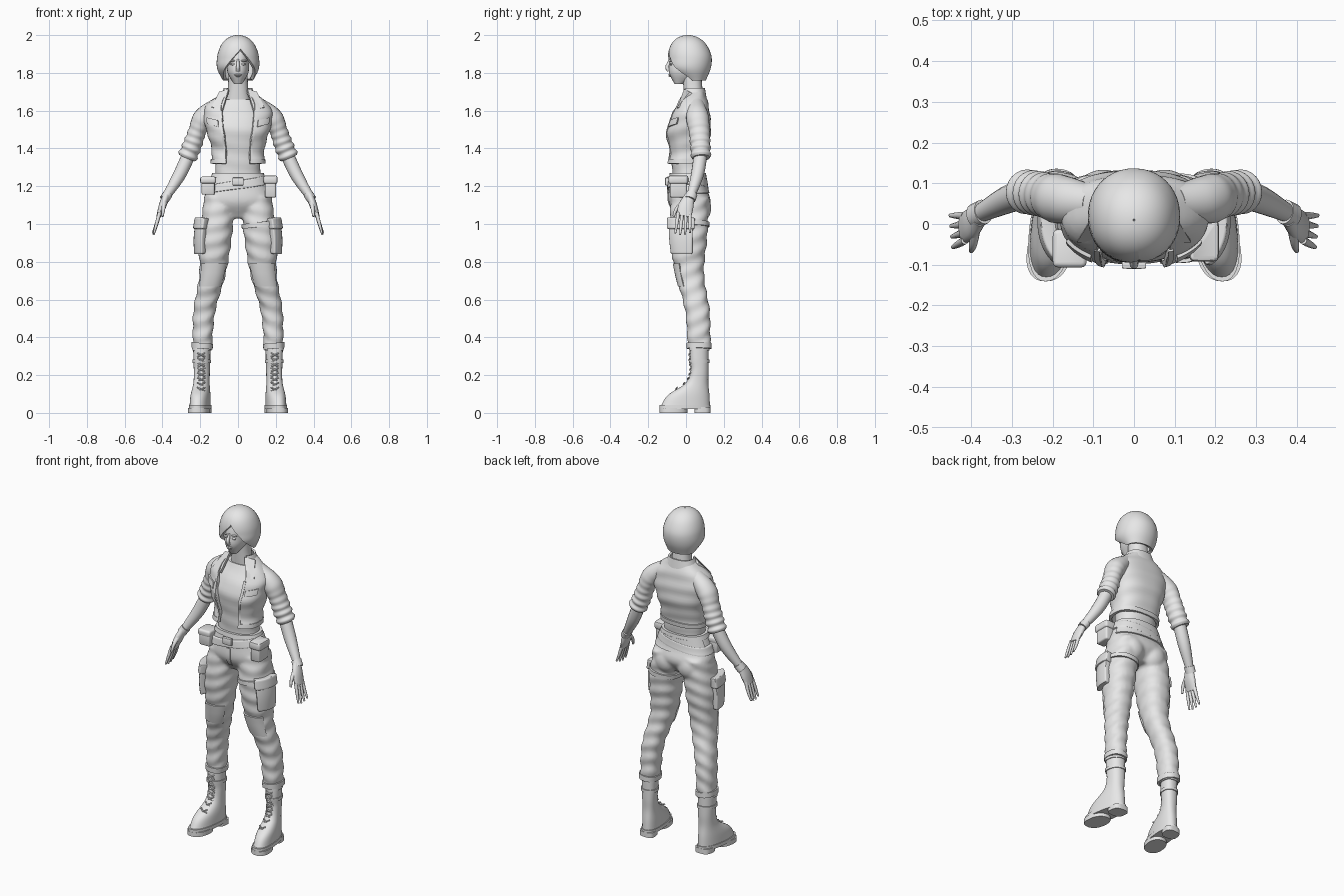
import bpy, bmesh
from math import sin, cos, pi, radians, copysign
from mathutils import Vector

if "Cube" in bpy.data.objects:
    bpy.data.objects.remove(bpy.data.objects["Cube"])

GREY = bpy.data.materials.new("plain grey")
GREY.use_nodes = True
GREY.diffuse_color = (0.8, 0.8, 0.8, 1)
GREY.node_tree.nodes["Principled BSDF"].inputs["Base Color"].default_value = GREY.diffuse_color


def blend(values, u):
    """Smooth curve through evenly spread values, or a constant."""
    if not isinstance(values, list):
        return values
    last = len(values) - 1
    s = min(max(u, 0), 1) * last
    i = min(int(s), last - 1)
    t = s - i

    def slope(k):
        lo, hi = max(k - 1, 0), min(k + 1, last)
        return (values[hi] - values[lo]) / (hi - lo)
    a, b = values[i], values[i + 1]
    return (a + (b - a) * t * t * (3 - 2 * t)
            + t * (1 - t) * (slope(i) * (1 - t) - slope(i + 1) * t))


class Body:
    """Upright form: centre and half sizes blended from bottom to top."""
    def __init__(self, low, high, wide, deep, x=0, y=0, dome=False):
        self.low, self.high, self.dome = low, high, dome
        self.channels = (x, y, wide, deep)

    def at(self, z):
        u = min(max((z - self.low) / (self.high - self.low), 0), 0.9999)
        cx, cy, rx, ry = (blend(c, u) for c in self.channels)
        shrink = (1 - u ** 4) ** 0.5 if self.dome else 1
        return cx, cy, rx * shrink, ry * shrink


def grid(point, rows, columns, closed):
    """Grid of quads from point(u, v); closed grids get end caps."""
    cols = columns if closed else columns + 1
    verts = [point(i / rows, j / columns) for i in range(rows + 1) for j in range(cols)]
    faces = [(i * cols + j, i * cols + (j + 1) % cols,
              (i + 1) * cols + (j + 1) % cols, (i + 1) * cols + j)
             for i in range(rows) for j in range(columns)]
    if closed:
        faces += [tuple(reversed(range(cols))), tuple(range(rows * cols, (rows + 1) * cols))]
    return verts, faces


def shell(body, low=None, high=None, start=0, end=360, gap=None, out=0, slope=0,
          shear=0, fold=0, power=2.3, turn=0, rows=24, columns=36):
    """Skin or band on a body; angles start at the front and turn towards +x."""
    low = body.low if low is None else low
    high = body.high if high is None else high

    def point(u, v):
        z = low + (high - low) * (sin(u * pi / 2) if body.dome else u)
        first, final = (gap(z), 360 - gap(z)) if gap else (start, end)
        a = radians(first + (final - first) * v + turn)
        z += slope * sin(a)
        cx, cy, rx, ry = body.at(z)
        d = out + fold * sin(75 * z + 3 * sin(a + 1))
        across, along = (copysign(abs(f) ** (2 / power), f) for f in (sin(a), cos(a)))
        y = cy - (ry + d) * along
        return Vector((cx + (rx + d) * across - shear * y, y, z))
    return grid(point, rows, columns, not gap and end - start == 360)


def tube(x, y, z, thick, width=None, fold=0, rows=20, columns=16):
    """Limb along a path, round unless a width is given, rolled towards its end by fold."""
    def centre(u):
        return Vector((blend(x, u), blend(y, u), blend(z, u)))

    def point(u, v):
        along = centre(u + 0.02) - centre(u - 0.02)
        side = along.cross(Vector((0, 1, 0))).normalized()
        roll = fold * u * u * sin(48 * u)
        r, w = blend(thick, u) + roll, blend(width or thick, u) + roll
        return (centre(u) + side * r * cos(2 * pi * v)
                + side.cross(along).normalized() * w * sin(2 * pi * v))
    return grid(point, rows, columns, True)


def ball(centre, size):
    def point(u, v):
        p, a = pi * (0.02 + 0.96 * u - 0.5), 2 * pi * v
        unit = (cos(p) * cos(a), cos(p) * sin(a), sin(p))
        return Vector(centre) + Vector([s * k for s, k in zip(size, unit)])
    return grid(point, 12, 20, True)


def block(centre, size):
    x, y, z = centre
    wide, deep, tall = (s / 2 for s in size)
    return shell(Body(z - tall, z + tall, wide, deep, x, y), power=7, rows=2)


def part(name, *pieces, mirror=False, thick=0, bevel=0, fuse=0):
    bm = bmesh.new()
    for verts, faces in pieces:
        made = [bm.verts.new(v) for v in verts]
        for face in faces:
            bm.faces.new([made[i] for i in face])
    if not thick:
        bmesh.ops.recalc_face_normals(bm, faces=bm.faces)
    mesh = bpy.data.meshes.new(name)
    bm.to_mesh(mesh)
    bm.free()
    mesh.materials.append(GREY)
    ob = bpy.data.objects.new(name, mesh)
    bpy.context.collection.objects.link(ob)
    if mirror:
        ob.modifiers.new("mirror", 'MIRROR').use_mirror_merge = False
    if thick:
        mod = ob.modifiers.new("thickness", 'SOLIDIFY')
        mod.thickness, mod.offset = thick, -1
    if bevel:
        mod = ob.modifiers.new("bevel", 'BEVEL')
        mod.width, mod.segments, mod.angle_limit = bevel, 2, radians(50)
    if fuse:
        mod = ob.modifiers.new("fuse", 'REMESH')
        mod.mode, mod.voxel_size = 'VOXEL', fuse
        mod = ob.modifiers.new("soften", 'SMOOTH')
        mod.factor, mod.iterations = 0.5, 4
    bpy.ops.object.select_all(action='DESELECT')
    ob.select_set(True)
    bpy.context.view_layer.objects.active = ob
    bpy.ops.object.convert(target='MESH')
    bpy.ops.object.shade_smooth_by_angle(angle=radians(45))


# Head, face and bobbed hair
face = Body(1.74, 1.98, wide=[.02, .055, .06, .07, .07], deep=[.02, .09, .1, .1, .1],
            y=[-.04, 0, .01, .01, .01], dome=True)
part("head", shell(face))
part("nose", tube(0, [-.08, -.09, -.1, -.09], [1.87, 1.81], [.006, .012], .01))
part("lips", ball((0, -.085, 1.79), (.02, .009, .004)), ball((0, -.083, 1.783), (.017, .009, .004)))
part("eyes_and_brows", ball((.027, -.079, 1.846), (.014, .008, .006)),
     ball((.03, -.08, 1.864), (.018, .008, .004)), mirror=True)
hair = Body(1.76, 2, wide=[.08, .11, .115, .113, .112], deep=[.06, .11, .12, .12, .12],
            y=[.045, .02, .02, .015, .01], dome=True)
part("hair", shell(hair, gap=lambda z: max(0, 440 * (1.925 - z)), turn=7, power=2.1, rows=36), thick=.018)
part("neck", shell(Body(1.62, 1.8, wide=[.07, .055, .05], deep=.05, y=[.045, .03])))

# Shirt and open jacket
shirt = Body(1.24, 1.66, wide=[.12, .12, .15, .09], deep=[.08, .09, .1, .05], y=[.01, .01, .01, .04])
part("shirt", shell(shirt, fold=.0015))
jacket = Body(1.32, 1.7, wide=[.14, .14, .16, .18, .17, .08], deep=[.1, .1, .12, .11, .09, .06],
              y=[0, .01, .01, .02, .03, .04])
part("jacket_body", shell(jacket, gap=lambda z: 22 + 120 * max(0, z - 1.58), fold=.0025,
                          power=2.5, columns=48), thick=.014)
part("jacket_edges", shell(jacket, high=1.6, start=22, end=27, out=.004, power=2.5, columns=4),
     mirror=True, thick=.008)
part("jacket_hem", shell(jacket, high=1.345, start=23, end=337, out=.005, power=2.5, rows=4), thick=.01)
part("chest_pocket_flaps", shell(jacket, 1.495, 1.53, start=30, end=60, out=.007, slope=.04,
                                 power=2.5, rows=5, columns=10), mirror=True, thick=.009)
part("collar_stand", shell(Body(1.66, 1.72, wide=[.1, .075], deep=[.07, .06], y=.04),
                           gap=lambda z: 48, rows=4), thick=.01)
corners = [Vector(p) for p in ((.05, -.01, 1.715), (.085, -.05, 1.6), (.14, -.045, 1.62), (.1, .02, 1.7))]
part("collar_points", (corners, [(0, 1, 2, 3)]), mirror=True, thick=.014)

# Sleeves rolled to the elbow, bare forearms and hands
part("sleeves", tube([.1, .18, .215, .24, .27], [.05, .07, .08], [1.635, 1.35], [.04, .055, .047, .05, .05],
                     [.045, .06, .055, .053, .05], fold=.005, rows=60, columns=24), mirror=True)
part("forearms", tube([.25, .31, .39], [.08, .06, .02], [1.39, 1.13], [.036, .034, .02]), mirror=True)
part("wrist_bands", tube([.37, .39], [.03, .02], [1.16, 1.13], .026, .031), mirror=True)
part("palms", tube([.38, .4, .42], [.02, 0, -.01], [1.15, 1.04], [.02, .02, .012], [.027, .04, .038]),
     mirror=True)
fingers = [tube([.39, .4], [-.01, -.05, -.066], [1.12, 1.04], [.014, .006], columns=10)]
for k in range(4):
    y = .02 * k - .04
    reach = .1 - .008 * abs(k - 1.3)
    fingers.append(tube([.415, .43, .445 + .002 * k], [y, 1.3 * y - .005],
                        [1.06, 1.04 - reach], [.01, .009, .005], columns=10))
part("fingers", *fingers, mirror=True)

# Trousers, fused from hips and legs
hips = Body(1.03, 1.27, wide=[.1, .18, .16, .13], deep=[.06, .11, .1, .09], y=[.02, .02, .01, .01])
leg = Body(.34, 1.14, wide=[.05, .058, .07, .088, .08], deep=[.06, .065, .075, .1, .1],
           x=[.19, .178, .134, .12, .095], y=[.07, .06, .02, .013, .02])
part("trousers", shell(hips), shell(leg, fold=.0035, rows=60),
     ball((.075, .065, 1.085), (.075, .07, .08)), mirror=True, fuse=.009)
part("knee_patches", shell(leg, .67, .79, start=-55, end=55, out=.005, columns=16), mirror=True, thick=.012)
part("trouser_cuffs", shell(leg, .34, .37, out=.006, slope=.005, rows=6), mirror=True)
part("cargo_pockets", shell(leg, .84, 1.01, start=35, end=98, out=.026, rows=12, columns=12),
     mirror=True, thick=.05, bevel=.008)
part("cargo_flaps", shell(leg, .975, 1.035, start=32, end=101, out=.034, rows=5, columns=12),
     mirror=True, thick=.05, bevel=.006)
part("thigh_strap", shell(leg, .985, 1.01, out=.008, slope=.012, rows=3))

# Waistband, belts, buckle and pouches
part("waistband", shell(hips, 1.245, 1.27, out=.006, rows=4))
part("slanted_belt", shell(hips, 1.185, 1.23, out=.009, slope=.025, rows=5), bevel=.004)
part("back_sash", shell(hips, 1.165, 1.25, start=105, end=255, out=.007, rows=6), thick=.012)
part("buckle", block((0, -.1, 1.225), (.06, .02, .04)), bevel=.005)
part("trouser_fly", shell(hips, 1.07, 1.18, start=-3, end=3, out=.004, rows=8, columns=4), thick=.008)
for side, centre, size in (("left", (.172, -.04, 1.195), (.06, .09, .11)),
                           ("right", (-.158, -.06, 1.2), (.07, .08, .09))):
    x, y, z = centre
    wide, deep, tall = size
    part(side + "_pouch", block(centre, size), bevel=.01)
    part(side + "_pouch_flap", block((x, y, z + tall * .36), (wide + .014, deep + .014, tall * .4)), bevel=.01)

# Laced boots with separate soles and heels, toes turned out
boot = Body(.03, .35, wide=[.053, .05, .042, .042, .044, .045], deep=[.132, .11, .06, .048, .05, .05],
            x=.2, y=[-.005, .014, .058, .072, .07, .07])
part("boots", shell(boot, shear=.12, rows=40), mirror=True, bevel=.004)
part("soles", shell(Body(.02, .042, .056, .136, .2, -.005), shear=.12, rows=2),
     shell(Body(0, .026, .055, .075, .2, -.066), shear=.12, rows=2),
     shell(Body(0, .03, .047, .043, .2, .088), shear=.12, power=3, rows=2), mirror=True)
part("boot_straps", *[shell(boot, z, z + .018, out=.005, shear=.12, rows=3) for z in (.265, .33)], mirror=True)
laces = []
for k in range(8):
    z = .125 + .026 * k
    cx, cy, rx, ry = boot.at(z)
    front = cy - ry
    for lean in (-.02, .02):
        laces.append(tube([cx - .005 - lean, cx - .005 + lean], [front + .004, front - .004, front + .004],
                          [z - .01, z + .01], .004, rows=6, columns=8))
part("boot_laces", *laces, mirror=True)
